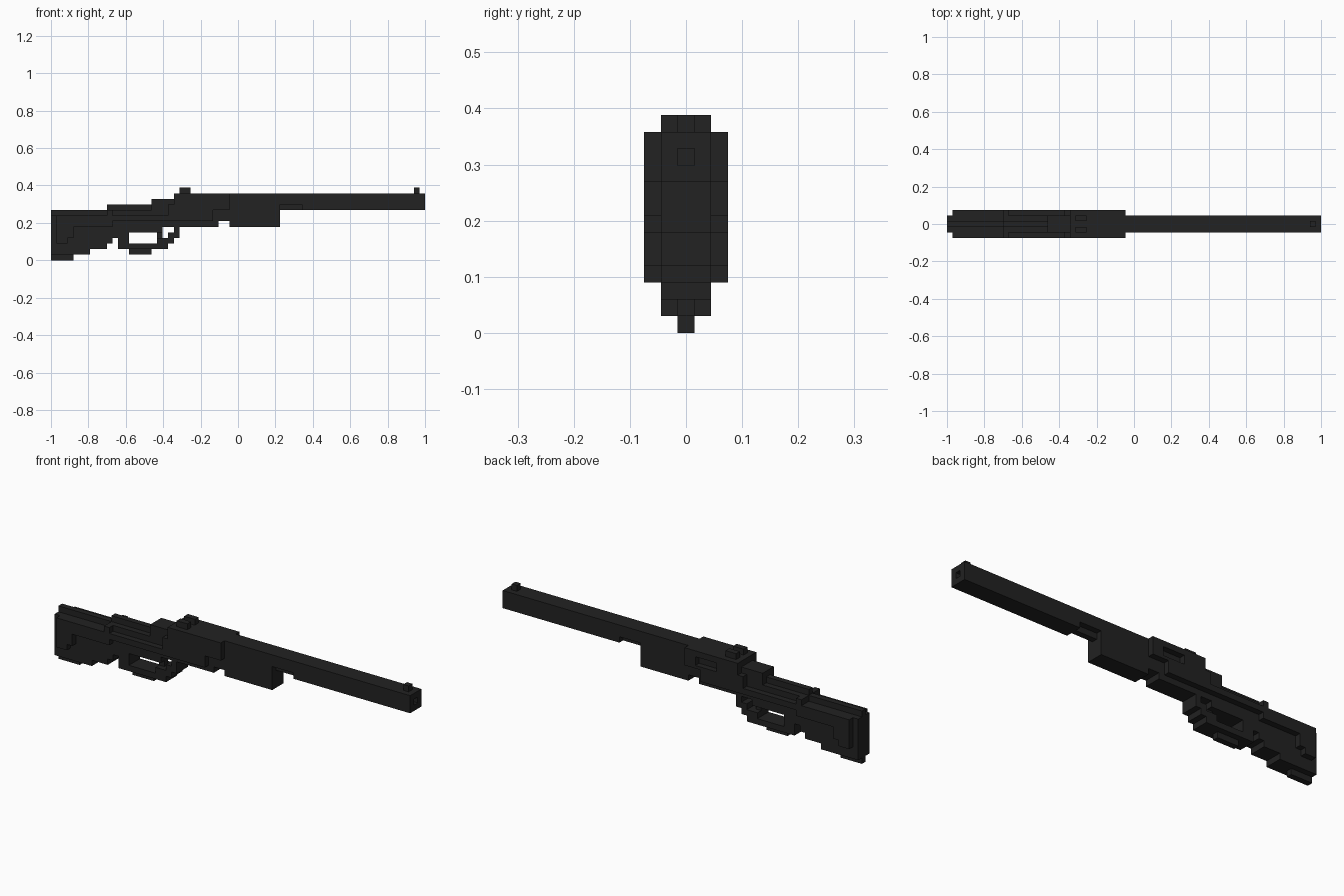
import bpy
import bmesh
from mathutils import Matrix

if "Cube" in bpy.data.objects:
    bpy.data.objects.remove(bpy.data.objects["Cube"])

U = 2 / 67  # size of one block

metal = bpy.data.materials.new("matte black")
metal.use_nodes = True
COLOUR = (0.016, 0.016, 0.016, 1)
metal.diffuse_color = COLOUR
metal.node_tree.nodes["Principled BSDF"].inputs["Base Color"].default_value = COLOUR


def part(name, boxes):
    """One object from boxes given in blocks: x0, x1, y0, y1, z0, z1."""
    bm = bmesh.new()
    for x0, x1, y0, y1, z0, z1 in boxes:
        centre = ((x0 + x1) / 2 * U - 1, (y0 + y1) / 2 * U, (z0 + z1) / 2 * U)
        size = ((x1 - x0) * U, (y1 - y0) * U, (z1 - z0) * U, 1)
        bmesh.ops.create_cube(bm, size=1, matrix=Matrix.Translation(centre) @ Matrix.Diagonal(size))
    mesh = bpy.data.meshes.new(name)
    bm.to_mesh(mesh)
    bm.free()
    mesh.materials.append(metal)
    obj = bpy.data.objects.new(name, mesh)
    bpy.context.collection.objects.link(obj)
    return obj


def mid(width, boxes):
    """Centred boxes of one width: x0, x1, z0, z1."""
    return [(a, b, -width / 2, width / 2, c, d) for a, b, c, d in boxes]


def side(sign, boxes):
    """Outer layer boxes on one side: x0, x1, z0, z1."""
    y0, y1 = sorted((sign * 1.5, sign * 2.5))
    return [(a, b, y0, y1, c, d) for a, b, c, d in boxes]


# Stepped butt, comb ridge and grip
part("stock", mid(3, [(0, 7, 1, 8), (7, 10, 2, 8), (10, 11, 3, 9), (11, 12, 4, 9)]))
part("stock_toe", mid(1, [(0, 4, 0, 1)]))
part("comb_ridge", mid(1, [(0, 10, 8, 9), (10, 18, 9, 10)]))

# Raised cheek layers on both sides of the stock
for name, s in (("left", 1), ("right", -1)):
    part(name + "_stock_panel", side(s, [
        (1, 3, 3, 8), (3, 4, 4, 8), (4, 11, 6, 8), (10, 11, 8, 9), (11, 21, 7, 8)]))

# Receiver core and bolt housing
part("receiver", mid(3, [(12, 30, 6, 9), (30, 32, 7, 9), (18, 32, 9, 11), (22, 32, 11, 12)]))

# Receiver sides; the left one is open at the ejection port
part("right_receiver_side", side(-1, [(21, 22, 7, 10), (22, 29, 7, 9), (22, 32, 9, 12)]))
part("left_receiver_side", side(1, [
    (21, 22, 7, 10), (22, 29, 7, 9), (22, 26, 9, 12), (26, 30, 11, 12), (30, 32, 9, 12),
    (26, 30, 9, 9.5)]))

# Trigger and its stepped guard
part("trigger_guard", mid(3, [
    (12, 14, 2, 6), (14, 20, 5, 6), (14, 19, 2, 3), (19, 20, 2, 4), (20, 21, 2, 4),
    (21, 22, 3, 5), (22, 23, 4, 6)]))
part("guard_bottom", mid(1, [(14, 18, 1, 2)]))
part("trigger", mid(1, [(19, 20, 3, 6)]))

# Fore-end under the barrel
part("fore_end", mid(3, [(32, 41, 6, 9)]))

# Barrel with a relieved underside and an open bore at the muzzle
part("barrel", mid(3, [(32, 66, 10, 12), (32, 41, 9, 10), (45, 66, 9, 10)])
     + mid(1, [(41, 45, 9, 10)]))
part("muzzle", mid(3, [(66, 67, 9, 10), (66, 67, 11, 12)])
     + [(66, 67, -1.5, -0.5, 10, 11), (66, 67, 0.5, 1.5, 10, 11)])

# Sights: a two-post notch at the rear, a single post in front
part("rear_sight", [(23, 25, -1.5, -0.5, 12, 13), (23, 25, 0.5, 1.5, 12, 13)])
part("front_sight", mid(1, [(65, 66, 12, 13)]))
